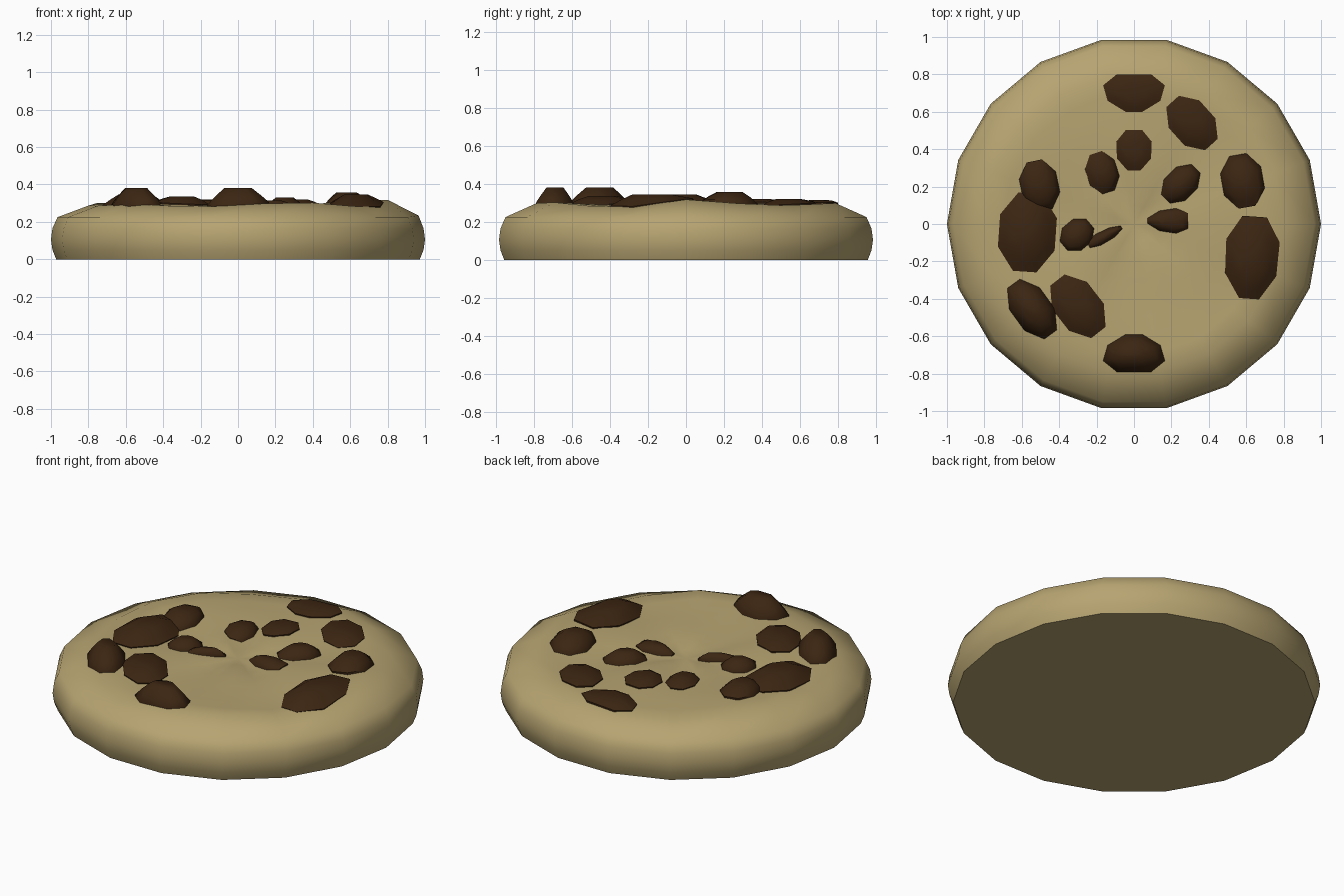
import bpy, bmesh, math

if "Cube" in bpy.data.objects:
    bpy.data.objects.remove(bpy.data.objects["Cube"])


def material(name, rgb):
    m = bpy.data.materials.new(name)
    m.diffuse_color = (*rgb, 1)
    m.use_nodes = True
    m.node_tree.nodes["Principled BSDF"].inputs["Base Color"].default_value = m.diffuse_color
    return m


DOUGH = material("baked dough", (0.47, 0.37, 0.165))
CHOC = material("dark chocolate", (0.045, 0.019, 0.006))
SIDES = 18


def top_height(x, y):
    """Height of the lumpy upper surface."""
    r, a = math.hypot(x, y), math.atan2(y, x)
    pts = [(0, .268), (.2, .28), (.4, .287), (.6, .29), (.8, .29), (.965, .225), (1.1, .1)]
    z = pts[-1][1]
    for (r0, z0), (r1, z1) in zip(pts, pts[1:]):
        if r0 <= r <= r1:
            z = z0 + (z1 - z0) * (r - r0) / (r1 - r0)
            break
    fade = max(0, min(1, r / .2, (.965 - r) / .165))
    z += fade * .009 * (math.sin(5 * a + 1) + .6 * math.sin(3 * a - 9 * r))
    # raised lump near the right rim
    return z + .03 * max(0, 1 - math.hypot(x - .8, y - .05) / .25)


def loft(name, rings, mat, pole=None):
    """Skin closed rings of points; cap the bottom and the top."""
    bm = bmesh.new()
    vs = [[bm.verts.new(p) for p in ring] for ring in rings]
    n = len(vs[0])
    for lo, hi in zip(vs, vs[1:]):
        for i in range(n):
            j = (i + 1) % n
            bm.faces.new((lo[i], lo[j], hi[j], hi[i]))
    bm.faces.new(vs[0][::-1])
    if pole:
        c = bm.verts.new(pole)
        for i in range(n):
            bm.faces.new((vs[-1][i], vs[-1][(i + 1) % n], c))
    else:
        bm.faces.new(vs[-1])
    for f in bm.faces:
        f.smooth = True
    bmesh.ops.recalc_face_normals(bm, faces=bm.faces[:])
    me = bpy.data.meshes.new(name)
    bm.to_mesh(me)
    bm.free()
    me.materials.append(mat)
    ob = bpy.data.objects.new(name, me)
    bpy.context.collection.objects.link(ob)
    bpy.context.view_layer.objects.active = ob
    ob.select_set(True)
    bpy.ops.object.shade_smooth_by_angle(angle=math.radians(55))
    ob.select_set(False)


def circle(r, z=None):
    out = []
    for i in range(SIDES):
        a = math.tau * i / SIDES
        x, y = r * math.cos(a), r * math.sin(a)
        out.append((x, y, top_height(x, y) if z is None else z))
    return out


# Cookie body: bulging rim, flat base, lumpy top
rim = [(.972, 0), (.992, .05), (1.0, .105), (.992, .165)]
rings = [circle(r, z) for r, z in rim]
rings += [circle(r) for r in (.965, .8, .7, .6, .5, .4, .3, .2, .1)]
loft("cookie_body", rings, DOUGH, (0, 0, .268))

# Chocolate chips: x, y, half width, half length, turn, top height, taper
CHIPS = [
    (0, .70, .165, .10, 0, .315, .35),
    (.31, .54, .11, .155, 42, .32, 0),
    (0, .395, .095, .108, 0, .32, .1),
    (-.17, .275, .082, .11, 18, .32, 0),
    (.25, .215, .08, .115, -45, .33, 0),
    (.18, .017, .067, .108, -90, .315, .5),
    (.58, .23, .11, .142, 10, .358, 0),
    (.63, -.18, .143, .22, -4, .345, .1),
    (0, -.69, .165, .10, 180, .38, .35),
    (-.30, -.44, .118, .178, 38, .335, 0),
    (-.545, -.455, .10, .168, 36, .38, 0),
    (-.57, -.045, .152, .21, -4, .345, 0),
    (-.505, .205, .10, .135, 12, .345, 0),
    (-.305, -.058, .078, .092, -50, .33, 0),
    (-.155, -.065, .033, .10, -62, .315, -.3),
]

for k, (cx, cy, w, l, turn, top, taper) in enumerate(CHIPS):
    ct, st = math.cos(math.radians(turn)), math.sin(math.radians(turn))

    def outline(s, height):
        ring = []
        for i in range(8):
            a = math.tau * (i + .5) / 8
            u, v = math.cos(a) / .924, math.sin(a) / .924
            u = max(-1, min(1, u * (1 + taper * v)))
            u, v = u * w * s, v * l * s
            x, y = cx + u * ct - v * st, cy + u * st + v * ct
            ring.append((x, y, height(x, y)))
        return ring

    loft(f"chocolate_chip_{k + 1}", [
        outline(.95, lambda x, y: top_height(x, y) - .05),
        outline(1, lambda x, y: top_height(x, y) + .006),
        outline(.75, lambda x, y: .45 * max(top, top_height(x, y) + .02) + .55 * (top_height(x, y) + .012)),
        outline(.45, lambda x, y: max(top, top_height(x, y) + .02)),
    ], CHOC)
